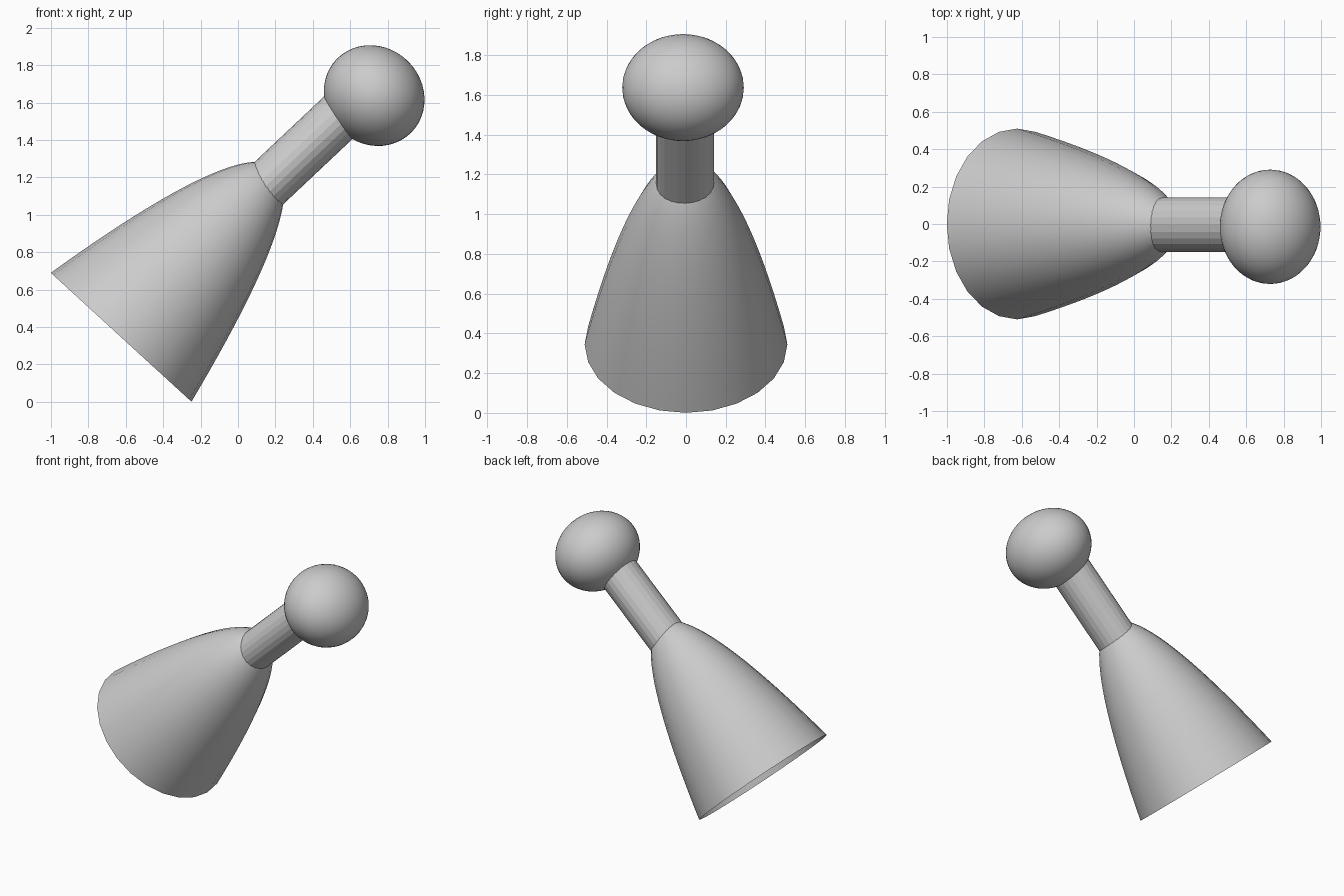
import bpy, bmesh, math

cube = bpy.data.objects.get("Cube")
if cube:
    bpy.data.objects.remove(cube, do_unlink=True)

grey = bpy.data.materials.new("light_grey")
grey.use_nodes = True
colour = (0.6, 0.6, 0.6, 1)
grey.diffuse_color = colour
grey.node_tree.nodes["Principled BSDF"].inputs["Base Color"].default_value = colour


def lathe(name, profile, origin, tilt, smooth_angle, widen=1, sides=24):
    """Spin (radius, height) points around z, then tilt towards +x."""
    bm = bmesh.new()
    verts = [bm.verts.new((r, 0, h)) for r, h in profile]
    edges = [bm.edges.new(pair) for pair in zip(verts, verts[1:])]
    bmesh.ops.spin(bm, geom=verts + edges, cent=(0, 0, 0), axis=(0, 0, 1),
                   angle=math.tau, steps=sides, use_merge=True)
    bmesh.ops.remove_doubles(bm, verts=bm.verts, dist=1e-4)
    bmesh.ops.recalc_face_normals(bm, faces=bm.faces)
    mesh = bpy.data.meshes.new(name)
    bm.to_mesh(mesh)
    bm.free()
    mesh.materials.append(grey)
    obj = bpy.data.objects.new(name, mesh)
    bpy.context.collection.objects.link(obj)
    obj.location = origin
    obj.rotation_euler = (0, math.radians(tilt), 0)
    obj.scale = (1, widen, 1)
    bpy.ops.object.select_all(action="DESELECT")
    obj.select_set(True)
    bpy.context.view_layer.objects.active = obj
    bpy.ops.object.shade_smooth_by_angle(angle=math.radians(smooth_angle))


# Open paraboloid shade
steps = 24
shade = [(0.51 * (1 - i / steps), 1.228 * (1 - (1 - i / steps) ** 2))
         for i in range(steps + 1)]
lathe("shade", shade, (-0.625, 0, 0.345), 42.5, 40)

# Straight faceted stem, slightly oval, sunk into shade and ball
lathe("stem", [(0, -0.05), (0.135, -0.05), (0.135, 0.6), (0, 0.6)],
      (0.163, -0.004, 1.167), 46.7, 10, widen=1.08)

# Flattened ball
bpy.ops.mesh.primitive_uv_sphere_add(segments=48, ring_count=24, radius=1)
ball = bpy.context.object
ball.name = "ball"
ball.data.materials.append(grey)
ball.scale = (0.28, 0.306, 0.258)
ball.location = (0.728, -0.015, 1.637)
ball.rotation_euler = (0, math.radians(45), 0)
bpy.ops.object.shade_smooth_by_angle(angle=math.radians(40))
